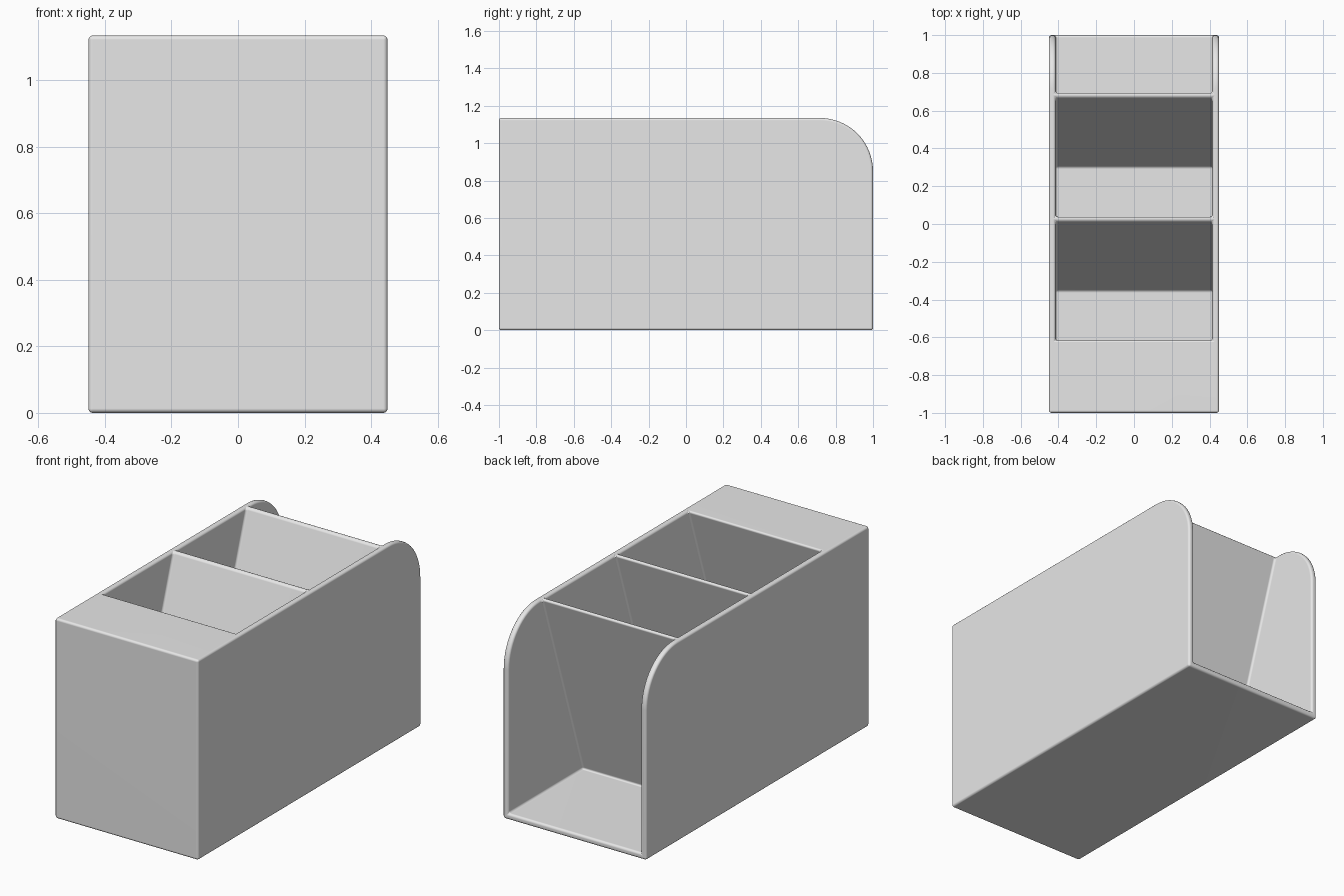
import bpy
import bmesh
import math

cube = bpy.data.objects.get("Cube")
if cube:
    bpy.data.objects.remove(cube, do_unlink=True)

HALF_W, LENGTH, HEIGHT = 0.45, 1.0, 1.135
WALL, FLOOR = 0.035, 0.035
PERIOD, DIVIDER, LEAN = 0.655, 0.028, 0.365
RADIUS = 0.285

grey = bpy.data.materials.new("light grey plastic")
grey.use_nodes = True
grey.diffuse_color = (0.8, 0.8, 0.8, 1)
grey.node_tree.nodes["Principled BSDF"].inputs["Base Color"].default_value = grey.diffuse_color


def prisms(name, profiles, half_width):
    """Extrude side profiles of (y, z) points across the width."""
    bm = bmesh.new()
    for profile in profiles:
        face = bm.faces.new([bm.verts.new((-half_width, y, z)) for y, z in profile])
        ext = bmesh.ops.extrude_face_region(bm, geom=[face])
        verts = [v for v in ext["geom"] if isinstance(v, bmesh.types.BMVert)]
        bmesh.ops.translate(bm, vec=(2 * half_width, 0, 0), verts=verts)
    bmesh.ops.recalc_face_normals(bm, faces=bm.faces)
    mesh = bpy.data.meshes.new(name)
    bm.to_mesh(mesh)
    bm.free()
    obj = bpy.data.objects.new(name, mesh)
    bpy.context.collection.objects.link(obj)
    mesh.materials.append(grey)
    return obj


def slope(top_y, z):
    """Position on a leaning divider face at height z."""
    return (top_y - LEAN * (HEIGHT - z) / (HEIGHT - FLOOR), z)


# Body with the rounded upper back corner
arc = [(LENGTH - RADIUS + RADIUS * math.sin(a), HEIGHT - RADIUS + RADIUS * math.cos(a))
       for a in (math.pi / 2 * i / 16 for i in range(17))]
body = prisms("organizer_body", [[(-LENGTH, 0), (-LENGTH, HEIGHT)] + arc + [(LENGTH, 0)]], HALF_W)

# Two slanted pockets and the open back bay
above = HEIGHT + 0.2
pockets = []
for i in range(3):
    start = -0.613 + i * PERIOD
    end = start + PERIOD - DIVIDER
    if i < 2:
        far = [slope(end, FLOOR), slope(end, above)]
    else:
        far = [(1.2, FLOOR), (1.2, above)]
    pockets.append([slope(start, FLOOR)] + far + [slope(start, above)])
cutter = prisms("pocket_cutter", pockets, HALF_W - WALL)
cutter.hide_render = True

# Cut the pockets, then soften every edge
bpy.ops.object.select_all(action="DESELECT")
body.select_set(True)
bpy.context.view_layer.objects.active = body
cut = body.modifiers.new("pockets", "BOOLEAN")
cut.operation, cut.solver, cut.object = "DIFFERENCE", "EXACT", cutter
bpy.ops.object.modifier_apply(modifier=cut.name)
bpy.data.objects.remove(cutter, do_unlink=True)

bevel = body.modifiers.new("soft_edges", "BEVEL")
bevel.width, bevel.segments = 0.013, 3
bevel.limit_method, bevel.angle_limit = "ANGLE", math.radians(30)
bpy.ops.object.modifier_apply(modifier=bevel.name)
bpy.ops.object.shade_smooth_by_angle(angle=math.radians(40))
weighted = body.modifiers.new("flat_panels", "WEIGHTED_NORMAL")
weighted.keep_sharp = True
